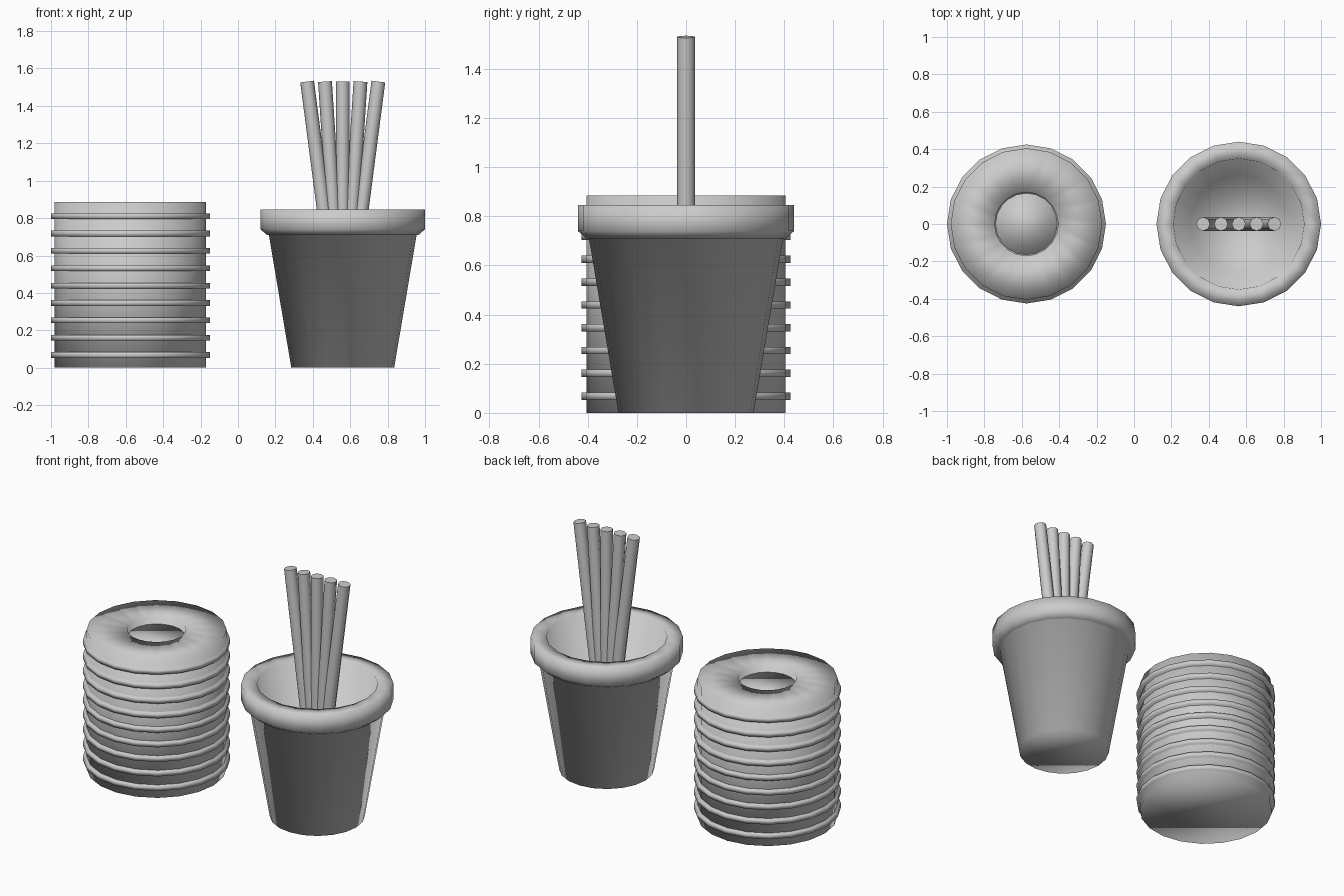
import bpy
import bmesh
import math
from mathutils import Matrix

cube = bpy.data.objects.get("Cube")
if cube:
    bpy.data.objects.remove(cube, do_unlink=True)

SIDES = 20
JAR_X, POT_X = -0.575, 0.56

grey = bpy.data.materials.new("light_grey")
grey.use_nodes = True
grey.diffuse_color = (0.6, 0.6, 0.6, 1)
grey.node_tree.nodes["Principled BSDF"].inputs["Base Color"].default_value = (0.6, 0.6, 0.6, 1)


def finish(name, bm, smooth=True):
    bmesh.ops.recalc_face_normals(bm, faces=bm.faces)
    mesh = bpy.data.meshes.new(name)
    bm.to_mesh(mesh)
    bm.free()
    mesh.materials.append(grey)
    for face in mesh.polygons:
        face.use_smooth = smooth
    obj = bpy.data.objects.new(name, mesh)
    bpy.context.collection.objects.link(obj)
    return obj


def lathe(name, profile, x):
    """Turn a radius/height profile round z and cap both ends."""
    bm = bmesh.new()
    rings = []
    for r, z in profile:
        ring = []
        for i in range(SIDES):
            a = math.tau * i / SIDES
            ring.append(bm.verts.new((x + r * math.cos(a), r * math.sin(a), z)))
        rings.append(ring)
    for low, high in zip(rings, rings[1:]):
        for i in range(SIDES):
            j = (i + 1) % SIDES
            bm.faces.new((low[i], low[j], high[j], high[i]))
    bm.faces.new(rings[0][::-1])
    bm.faces.new(rings[-1])
    return finish(name, bm)


# Stack of lids: a drum with a round opening in its top
lathe("lid_stack", [(0.405, 0), (0.405, 0.885), (0.17, 0.885), (0.17, 0.84)], JAR_X)
lathe("opening_floor", [(0.165, 0.835), (0.165, 0.845)], JAR_X)

# Lid flanges
for n in range(9):
    z = 0.068 + n * 0.0928
    lathe(f"lid_flange_{n + 1}", [(0.425, z - 0.015), (0.425, z + 0.015)], JAR_X)

# Tapered cup with a thick rim and hollow inside
lathe("cup", [(0.275, 0), (0.395, 0.71), (0.405, 0.71), (0.44, 0.74),
              (0.44, 0.845), (0.35, 0.845), (0.26, 0.06)], POT_X)

# Straws fanned out from the floor of the cup
BASE, TOP = 0.065, 1.53
for n in range(-2, 3):
    angle = n * math.atan(0.13) / 2
    length = (TOP - BASE) / math.cos(angle)
    place = (Matrix.Translation((POT_X, 0, BASE)) @ Matrix.Rotation(angle, 4, "Y")
             @ Matrix.Translation((0, 0, length / 2)))
    bm = bmesh.new()
    bmesh.ops.create_cone(bm, cap_ends=True, segments=8, radius1=0.037,
                          radius2=0.037, depth=length, matrix=place)
    straw = finish(f"straw_{n + 3}", bm)
    bpy.ops.object.select_all(action="DESELECT")
    straw.select_set(True)
    bpy.context.view_layer.objects.active = straw
    bpy.ops.object.shade_smooth_by_angle(angle=math.radians(50))
